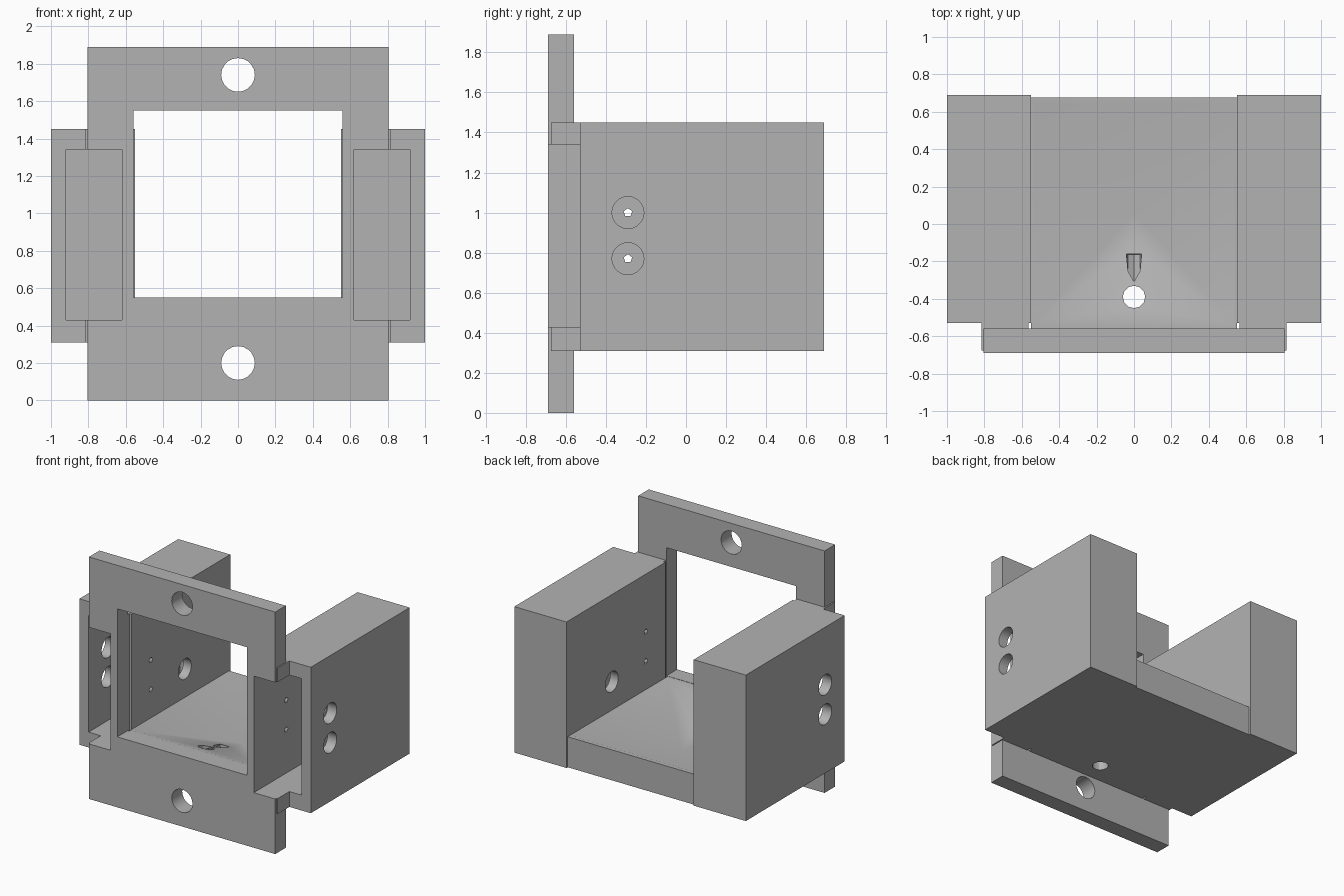
import bpy, bmesh, math
from mathutils import Vector, Matrix

if "Cube" in bpy.data.objects:
    bpy.data.objects.remove(bpy.data.objects["Cube"], do_unlink=True)

grey = bpy.data.materials.new("plain_grey")
grey.use_nodes = True
grey.diffuse_color = (0.45, 0.45, 0.45, 1)
for node in grey.node_tree.nodes:
    if node.type == 'BSDF_PRINCIPLED':
        node.inputs["Base Color"].default_value = grey.diffuse_color


def make(name, bm):
    bmesh.ops.recalc_face_normals(bm, faces=bm.faces)
    mesh = bpy.data.meshes.new(name)
    bm.to_mesh(mesh)
    bm.free()
    ob = bpy.data.objects.new(name, mesh)
    bpy.context.collection.objects.link(ob)
    return ob


def box(name, x, y, z):
    """Box from (low, high) pairs; the pairs may come in either order."""
    bm = bmesh.new()
    spans = (sorted(x), sorted(y), sorted(z))
    size = Matrix.Diagonal([b - a for a, b in spans] + [1])
    mid = Matrix.Translation([(a + b) / 2 for a, b in spans])
    bmesh.ops.create_cube(bm, size=1, matrix=mid @ size)
    return make(name, bm)


def rod(name, start, end, radius, sides=20):
    a, b = Vector(start), Vector(end)
    turn = (b - a).to_track_quat('Z', 'Y').to_matrix().to_4x4()
    bm = bmesh.new()
    bmesh.ops.create_cone(bm, cap_ends=True, segments=sides, radius1=radius, radius2=radius,
                          depth=(b - a).length, matrix=Matrix.Translation((a + b) / 2) @ turn)
    return make(name, bm)


def combine(ob, tools, operation='DIFFERENCE'):
    bpy.context.view_layer.objects.active = ob
    for tool in tools:
        mod = ob.modifiers.new("combine", 'BOOLEAN')
        mod.operation, mod.object, mod.solver = operation, tool, 'EXACT'
        bpy.ops.object.modifier_apply(modifier=mod.name)
        bpy.data.objects.remove(tool, do_unlink=True)


def finish(ob):
    ob.data.materials.clear()
    ob.data.materials.append(grey)
    for poly in ob.data.polygons:
        poly.material_index = 0
    bpy.ops.object.select_all(action='DESELECT')
    ob.select_set(True)
    bpy.context.view_layer.objects.active = ob
    bpy.ops.object.shade_smooth_by_angle(angle=math.radians(30))


def pocket(s):
    return box("pocket_cutter", (s * 0.62, s * 0.92), (-0.8, 0.6), (0.43, 1.34))


# Front plate with window, two mounting holes and side notches
plate = box("front_plate", (-0.805, 0.805), (-0.69, -0.56), (0, 1.89))
combine(plate, [box("window_cutter", (-0.56, 0.56), (-0.8, -0.4), (0.55, 1.55)),
                pocket(1), pocket(-1)])
combine(plate, [rod("mount_cutter", (0, -0.8, z), (0, -0.4, z), 0.09) for z in (0.2, 1.74)])
finish(plate)

# Hollow side housings, mirrored
for side, s in (("left", 1), ("right", -1)):
    block = box(side + "_housing", (s * 0.55, s), (-0.53, 0.69), (0.31, 1.45))
    combine(block, [box("neck", (s * 0.565, s * 0.815), (-0.675, -0.4), (0.31, 1.45))], 'UNION')
    combine(block, [pocket(s)])
    for z in (0.77, 1.0):
        # Wide hole in the outer wall, pinhole in the inner wall
        combine(block, [rod("wide_cutter", (s * 0.8, -0.29, z), (s * 1.1, -0.29, z), 0.08),
                        rod("pin_cutter", (s * 0.5, -0.29, z), (s * 0.7, -0.29, z), 0.022, 5)])
    # Cable hole in the inner wall
    combine(block, [rod("cable_cutter", (s * 0.5, 0.13, 0.77), (s * 0.7, 0.13, 0.77), 0.08)])
    finish(block)

# Floor with a shallow four-sided basin
floor = box("basin_floor", (-0.55, 0.55), (-0.57, 0.675), (0.31, 0.548))
bm = bmesh.new()
apex = bm.verts.new((0, 0.06, 0.36))
rim = [bm.verts.new((x, y, 0.55)) for x, y in
       ((-0.54, -0.54), (0.54, -0.54), (0.54, 0.65), (-0.54, 0.65))]
bm.faces.new(rim)
for i in range(4):
    bm.faces.new((rim[i], rim[(i + 1) % 4], apex))
combine(floor, [make("basin_cutter", bm)])

# Drain: a sloping channel meeting a vertical outlet
combine(floor, [rod("channel_cutter", (0, -0.16, 0.42), (0, -0.42, 0.44), 0.045, 8),
                rod("outlet_cutter", (0, -0.39, 0.2), (0, -0.39, 0.8), 0.06, 12)])
finish(floor)
